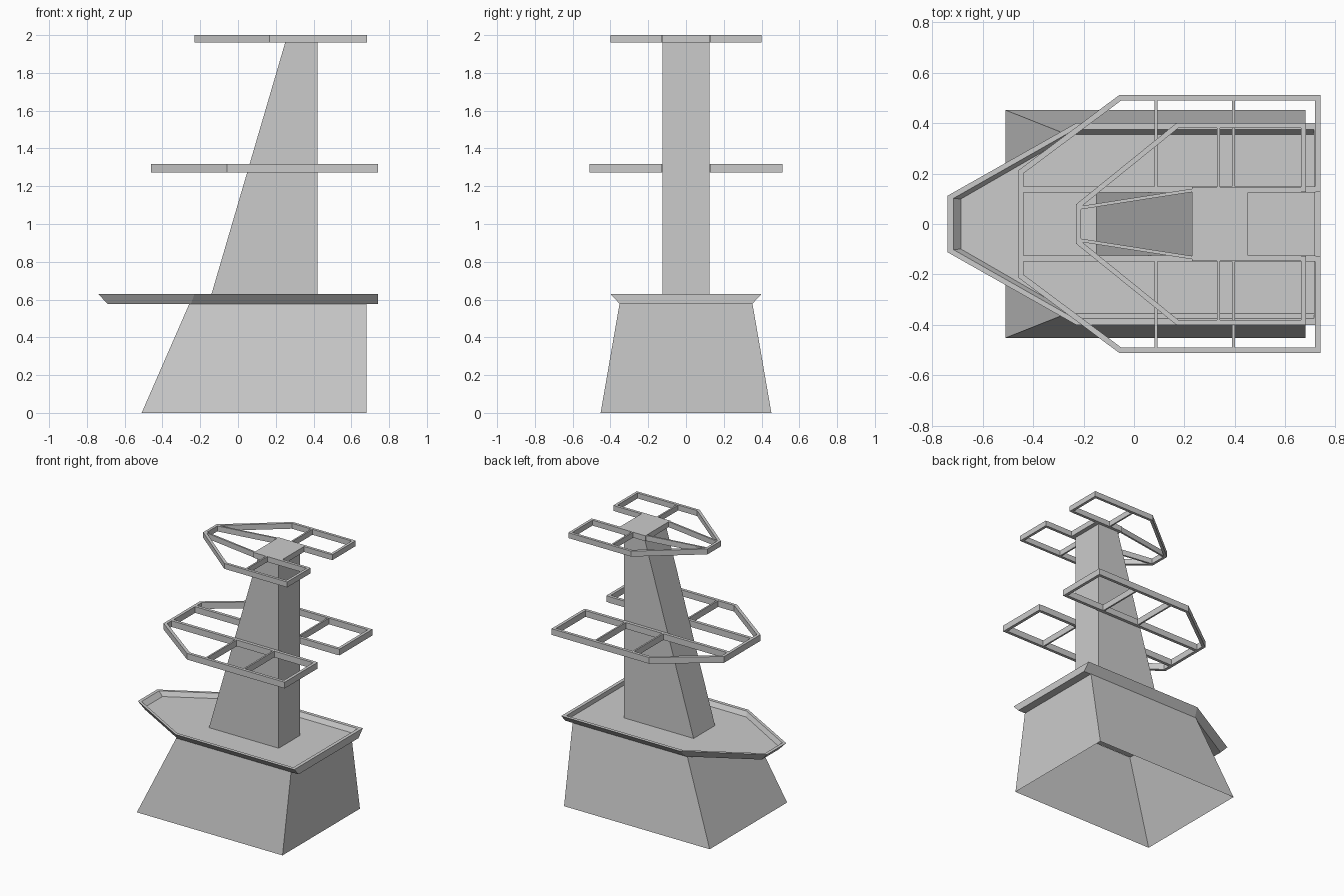
import bpy
from mathutils import Vector

if "Cube" in bpy.data.objects:
    bpy.data.objects.remove(bpy.data.objects["Cube"])


def make(name, verts, faces):
    me = bpy.data.meshes.new(name)
    me.from_pydata(verts, [], faces)
    ob = bpy.data.objects.new(name, me)
    bpy.context.collection.objects.link(ob)
    return ob


def loft(name, loops, cap_start=True, cap_end=True):
    """Skin a stack of counter-clockwise loops, each given as (points, z)."""
    n = len(loops[0][0])
    verts = [(x, y, z) for pts, z in loops for x, y in pts]
    faces = []
    for k in range(len(loops) - 1):
        for i in range(n):
            j = (i + 1) % n
            faces.append((k*n + i, k*n + j, (k+1)*n + j, (k+1)*n + i))
    if cap_start:
        faces.append(tuple(reversed(range(n))))
    if cap_end:
        faces.append(tuple(range((len(loops) - 1)*n, len(loops)*n)))
    return make(name, verts, faces)


def rect(x0, x1, y0, y1):
    return [(x0, y0), (x1, y0), (x1, y1), (x0, y1)]


def mirrored(half):
    """Half outline on +y, back to front, completed on -y (counter-clockwise)."""
    return half + [(x, -y) for x, y in reversed(half)]


def strip(name, path, width, z0, z1):
    """Beam following an open path, thickened to its left with mitred corners."""
    p = [Vector(q) for q in path]
    dirs = [(b - a).normalized() for a, b in zip(p, p[1:])]
    norms = [Vector((-d.y, d.x)) for d in dirs]
    inner = []
    for i, q in enumerate(p):
        a, b = norms[max(i - 1, 0)], norms[min(i, len(norms) - 1)]
        inner.append(q + (a + b) * (width / (1 + a.dot(b))))
    outline = [tuple(q) for q in p] + [tuple(q) for q in reversed(inner)]
    n, m = len(p), len(outline)
    verts = [(x, y, z) for z in (z0, z1) for x, y in outline]
    faces = [(i, (i+1) % m, m + (i+1) % m, m + i) for i in range(m)]
    for i in range(n - 1):
        q = (i, i + 1, m - 2 - i, m - 1 - i)
        faces += [tuple(v + m for v in q), q[::-1]]
    return make(name, verts, faces)


def beam(name, x0, x1, y0, y1, z0, z1):
    """Straight beam, one on each side of the centre plane."""
    for side, (a, b) in (("left", (y0, y1)), ("right", (-y1, -y0))):
        loft(f"{name}_{side}", [(rect(x0, x1, a, b), z0), (rect(x0, x1, a, b), z1)])


# Tapered base, open underneath
loft("base", [(rect(-.51, .68, -.452, .452), 0),
              (rect(-.258, .68, -.352, .352), .577)], False, False)

# Flared deck tray with a raised rim
loft("deck_tray", [
    (mirrored([(.74, .35), (-.25, .35), (-.69, .10)]), .576),
    (mirrored([(.74, .40), (-.23, .40), (-.74, .112)]), .63),
    (mirrored([(.715, .375), (-.235, .375), (-.716, .102)]), .63),
    (mirrored([(.715, .355), (-.243, .355), (-.687, .099)]), .597)])

# Tower with sloping front
loft("tower", [(rect(-.15, .42, -.125, .125), .596),
               (rect(.25, .42, -.125, .125), 1.961)])

# Middle frame
Z0, Z1 = 1.272, 1.318
strip("middle_frame", mirrored([(.74, .127), (.74, .512), (-.058, .512), (-.46, .212)]),
      .022, Z0, Z1)
beam("middle_inner_beam", -.438, .72, .125, .148, Z0, Z1)
for i, x in enumerate((.087, .394)):
    beam(f"middle_cross_beam_{i}", x - .006, x + .006, .14, .495, Z0, Z1)

# Top frame
Z0, Z1 = 1.96, 2.0
strip("top_frame", mirrored([(.682, .127), (.682, .40), (.168, .40), (-.23, .078)]),
      .02, Z0, Z1)
beam("top_inner_beam", .23, .663, .125, .146, Z0, Z1)
beam("top_cross_beam", .33, .342, .14, .382, Z0, Z1)
strip("top_brace_left", [(-.212, .058), (.232, .127)], .013, Z0, Z1)
strip("top_brace_right", [(.232, -.127), (-.212, -.058)], .013, Z0, Z1)

# Platform capping the tower
loft("top_platform", [(rect(.23, .452, -.125, .125), Z0),
                      (rect(.23, .452, -.125, .125), Z1)])
